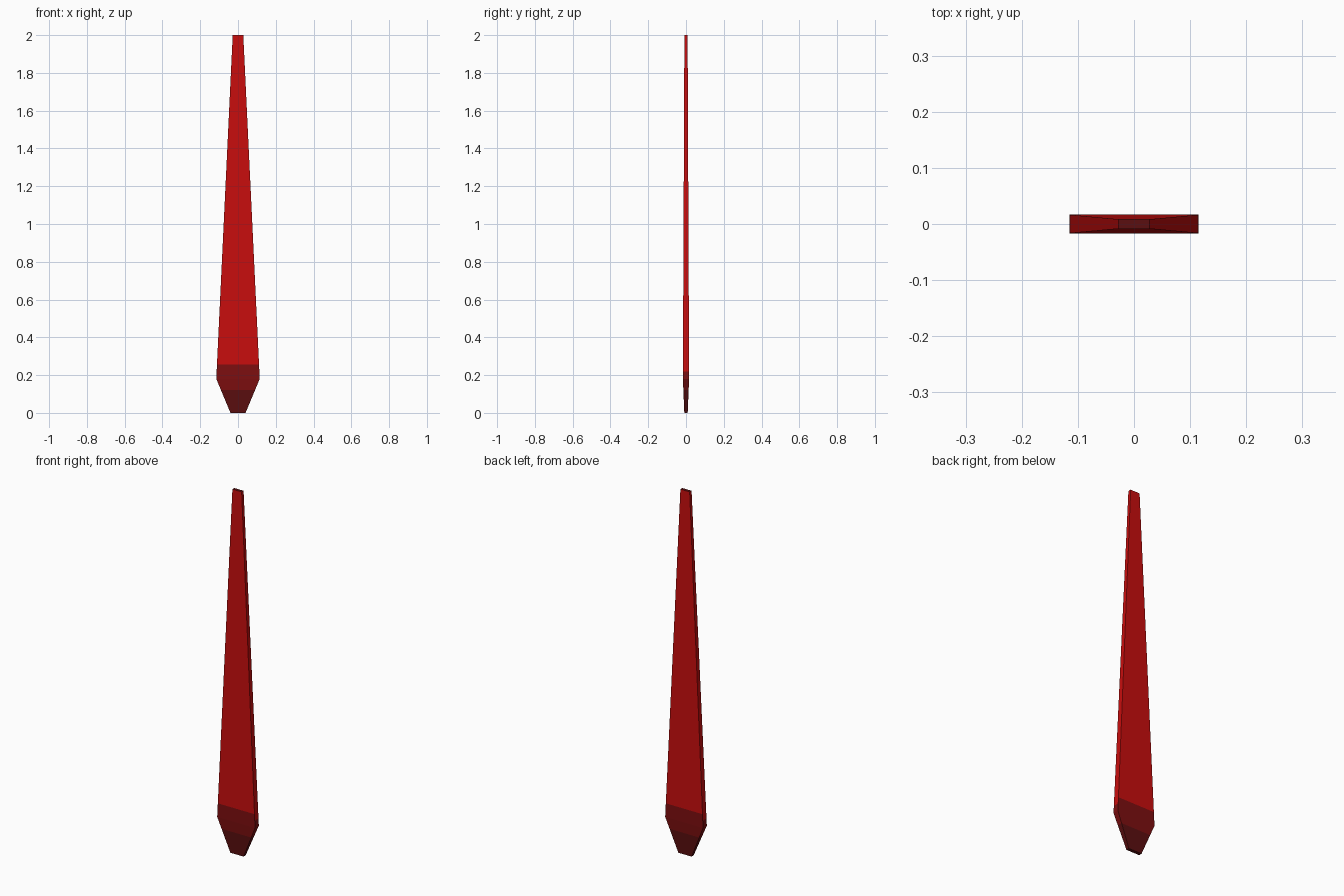
import bpy, bmesh

if "Cube" in bpy.data.objects:
    bpy.data.objects.remove(bpy.data.objects["Cube"])


def material(name, rgb):
    m = bpy.data.materials.new(name)
    m.diffuse_color = (*rgb, 1.0)
    m.use_nodes = True
    m.node_tree.nodes["Principled BSDF"].inputs["Base Color"].default_value = m.diffuse_color
    return m


# Rectangular cross-sections: height, half width, half thickness
KEYS = [(0.0, 0.04, 0.009), (0.18, 0.115, 0.0165), (2.0, 0.028, 0.0085)]
# Ring heights, including the colour borders
HEIGHTS = [0.0, 0.12, 0.18, 0.22, 0.255, 2.0]


def section(z):
    a, b = (KEYS[0], KEYS[1]) if z <= KEYS[1][0] else (KEYS[1], KEYS[2])
    t = (z - a[0]) / (b[0] - a[0])
    return a[1] + t * (b[1] - a[1]), a[2] + t * (b[2] - a[2])


# Tapered blade, lofted through the rings
bm = bmesh.new()
rings = []
for z in HEIGHTS:
    w, d = section(z)
    rings.append([bm.verts.new((sx * w, sy * d, z))
                  for sx, sy in ((-1, -1), (1, -1), (1, 1), (-1, 1))])
for lo, hi in zip(rings, rings[1:]):
    mid = (lo[0].co.z + hi[0].co.z) / 2
    for i in range(4):
        j = (i + 1) % 4
        f = bm.faces.new((lo[i], lo[j], hi[j], hi[i]))
        # Dark root, medium band, bright blade; band is shorter on the edges
        band_top = 0.255 if i % 2 == 0 else 0.22
        f.material_index = 2 if mid < 0.12 else 1 if mid < band_top else 0
# Dark end caps
for cap in (rings[0][::-1], rings[-1]):
    bm.faces.new(cap).material_index = 2

mesh = bpy.data.meshes.new("blade")
bm.to_mesh(mesh)
bm.free()
for name, rgb in (("bright red", (0.58, 0.004, 0.004)),
                  ("dark red", (0.205, 0.0045, 0.005)),
                  ("deep maroon", (0.105, 0.0045, 0.005))):
    mesh.materials.append(material(name, rgb))
bpy.context.collection.objects.link(bpy.data.objects.new("blade", mesh))
